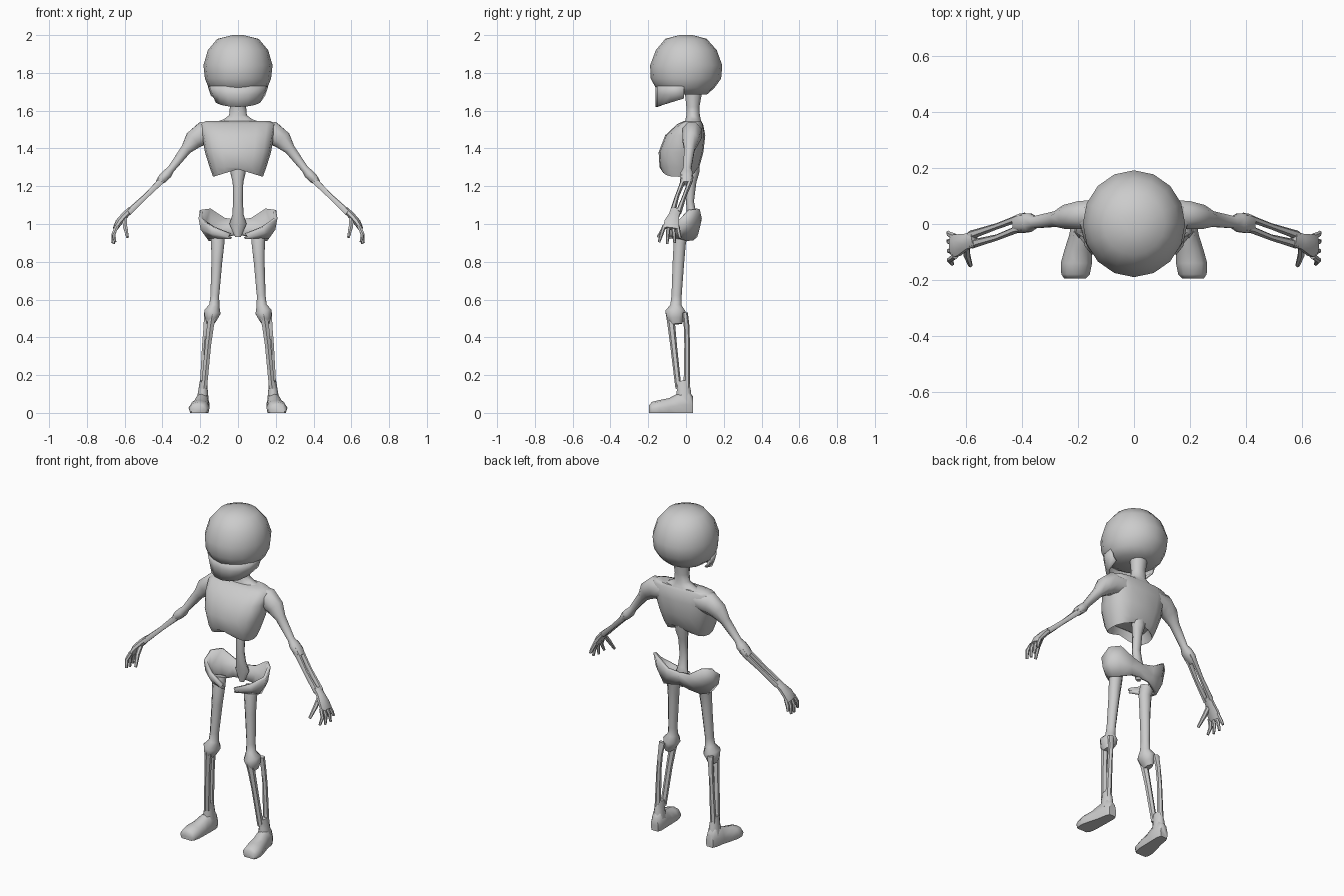
import bpy, math
from mathutils import Vector

bone = bpy.data.materials.new("bone_grey")
bone.diffuse_color = (0.6, 0.6, 0.6, 1)


def make(name, verts, faces, mirror=False, thick=0):
    me = bpy.data.meshes.new(name)
    me.from_pydata([tuple(v) for v in verts], [], faces)
    me.materials.append(bone)
    ob = bpy.data.objects.new(name, me)
    bpy.context.collection.objects.link(ob)
    if mirror:
        ob.modifiers.new("mirror", 'MIRROR')
    if thick:
        m = ob.modifiers.new("thickness", 'SOLIDIFY')
        m.thickness = thick
        m.offset = 0
    # consistent outward normals
    bpy.context.view_layer.objects.active = ob
    ob.select_set(True)
    bpy.ops.object.mode_set(mode='EDIT')
    bpy.ops.mesh.select_all(action='SELECT')
    bpy.ops.mesh.normals_make_consistent(inside=False)
    bpy.ops.object.mode_set(mode='OBJECT')
    bpy.ops.object.shade_smooth_by_angle(angle=math.radians(55))
    ob.select_set(False)
    return ob


def skin(name, rings, mirror=False):
    """Join equal rings of points and cap both ends."""
    n = len(rings[0])
    faces = [(r * n + i, r * n + (i + 1) % n, (r + 1) * n + (i + 1) % n, (r + 1) * n + i)
             for r in range(len(rings) - 1) for i in range(n)]
    faces += [tuple(range(n)), tuple(range((len(rings) - 1) * n, len(rings) * n))]
    return make(name, [p for r in rings for p in r], faces, mirror)


def tube(name, pts, n=6, ref=(0, 1, 0)):
    """Bone along pts of (x, y, z, side radius, radius along ref); mirrored."""
    c = [Vector(p[:3]) for p in pts]
    rings = []
    for i, p in enumerate(pts):
        t = (c[min(i + 1, len(c) - 1)] - c[max(i - 1, 0)]).normalized()
        b = Vector(ref)
        b = (b - b.dot(t) * t).normalized()
        a = t.cross(b)
        rings.append([c[i] + a * p[3] * math.cos(k) + b * p[4] * math.sin(k)
                      for k in [math.tau * (j + .5) / n for j in range(n)]])
    return skin(name, rings, True)


def level(z, rx, y0, y1, n=16, power=1.0):
    """Horizontal oval ring; a power below one makes it boxier."""
    def s(v):
        return math.copysign(abs(v) ** power, v)
    return [Vector((rx * s(math.cos(k)), (y0 + y1) / 2 + (y1 - y0) / 2 * s(math.sin(k)), z))
            for k in [math.tau * j / n for j in range(n)]]


# Skull
skin("skull", [level(*l) for l in [
    (2.0, .03, -.035, .035), (1.98, .11, -.11, .11), (1.92, .16, -.16, .163),
    (1.84, .183, -.19, .192), (1.77, .175, -.187, .186), (1.72, .155, -.16, .15),
    (1.685, .11, -.1, .11)]])

# Jaw: a U shaped shell whose lower edge rises towards the neck
verts = []
for i in range(9):
    k = math.pi * i / 8
    x, y = math.cos(k), -.01 - .145 * math.sin(k) ** .75
    zb = 1.62 + (y + .155) * .33
    verts += [(x * .155, y, 1.73), (x * .14, y, max(1.685, zb)), (x * .122, y, zb)]
make("jaw", verts, [(3 * i + r, 3 * i + r + 1, 3 * i + r + 4, 3 * i + r + 3)
                    for i in range(8) for r in range(2)], thick=.012)

# Neck flaring into the collar
skin("neck", [level(*l, 10) for l in [
    (1.71, .05, -.01, .09), (1.62, .043, .0, .073), (1.575, .047, .0, .075),
    (1.555, .075, -.005, .08), (1.52, .17, -.01, .09)]])

# Rib cage with an arched lower rim and a recessed underside
ribs = [level(*l, 16, .75) for l in [
    (1.545, .17, -.01, .08), (1.53, .2, -.045, .09), (1.47, .19, -.11, .102),
    (1.38, .175, -.145, .092), (1.30, .15, -.14, .07), (1.25, .132, -.125, .05)]]
for v in ribs[-1]:
    v.z += .04 * (1 - abs(v.x) / .132)
ribs.append([Vector((v.x * .8, -.035 + (v.y + .035) * .8, v.z + .05)) for v in ribs[-1]])
skin("rib_cage", ribs)

# Spine running down to the tailbone
skin("spine", [level(*l, 8) for l in [
    (1.36, .05, .01, .075), (1.27, .04, .005, .07), (1.22, .028, .0, .055),
    (1.12, .026, .0, .042), (1.05, .03, .005, .055), (1.0, .045, .015, .07),
    (.93, .015, .025, .05)]])

# Pelvis: half a bowl shaped band from tailbone to front, mirrored
band = [((0, .065, 1.02), (0, .045, .945)), ((.07, .075, 1.03), (.06, .052, .935)),
        ((.15, .065, 1.08), (.12, .03, .915)), ((.195, .02, 1.075), (.15, 0, .915)),
        ((.2, -.03, 1.03), (.155, -.03, .925)), ((.13, -.07, .985), (.12, -.06, .93)),
        ((.04, -.095, .95), (.035, -.085, .925))]
verts = []
for a, b in band:
    a, b = Vector(a), Vector(b)
    mid = (a + b) / 2 + Vector((.012 if a.x else 0, 0, -.005))
    verts += [a, mid, b]
make("pelvis", verts, [(3 * i + r, 3 * i + r + 1, 3 * i + r + 4, 3 * i + r + 3)
                       for i in range(6) for r in range(2)], True, .018)

# Arms
tube("upper_arm", [(.1, .04, 1.485, .055, .05), (.185, .032, 1.48, .066, .055),
                   (.235, .025, 1.445, .054, .047), (.275, .018, 1.395, .031, .03),
                   (.355, .006, 1.29, .021, .023), (.375, .005, 1.265, .028, .036),
                   (.40, .003, 1.24, .027, .038), (.425, 0, 1.215, .016, .03)], 8)
tube("outer_forearm_bone", [(.39, .025, 1.25, .02, .016), (.42, .018, 1.215, .018, .013),
                            (.49, -.008, 1.148, .014, .011), (.585, -.04, 1.06, .017, .016)])
tube("inner_forearm_bone", [(.39, -.015, 1.25, .02, .016), (.42, -.02, 1.215, .018, .013),
                            (.49, -.048, 1.145, .014, .011), (.58, -.072, 1.06, .017, .016)])

# Hands
tube("palm", [(.57, -.053, 1.075, .017, .03), (.60, -.063, 1.045, .02, .03),
              (.63, -.075, 1.01, .02, .042), (.65, -.08, .975, .014, .045)], 8)
for i, (ky, ty, tx, tz) in enumerate([(-.045, -.03, .665, .925), (-.068, -.06, .665, .9),
                                      (-.092, -.1, .657, .895), (-.115, -.143, .65, .905)]):
    tube("finger_%d" % (i + 1), [(.64, ky, .99, .012, .011),
                                 (.659, (ky + ty) / 2, .948, .011, .010),
                                 (tx, ty, tz, .007, .007)])
tube("thumb", [(.60, -.07, 1.04, .014, .014), (.598, -.11, .99, .013, .012),
               (.585, -.148, .93, .008, .008)])

# Legs
tube("thigh_bone", [(.11, -.02, .955, .04, .035), (.107, -.033, .9, .038, .035),
                    (.112, -.04, .8, .031, .033), (.123, -.05, .62, .025, .029),
                    (.125, -.053, .57, .029, .032), (.135, -.056, .535, .047, .058),
                    (.143, -.055, .5, .036, .048), (.147, -.052, .47, .02, .035)], 8)
tube("shin_bone", [(.135, -.085, .53, .024, .022), (.146, -.077, .46, .021, .02),
                   (.158, -.066, .36, .018, .018), (.18, -.04, .13, .018, .016)])
tube("calf_bone", [(.162, -.005, .53, .02, .015), (.17, .003, .46, .014, .015),
                   (.178, .006, .36, .014, .015), (.187, .004, .13, .018, .017)])

# Feet: ankle, then a flattened wedge to the toes
tube("ankle", [(.183, -.017, .17, .02, .033), (.185, -.012, .12, .027, .04),
               (.187, -.01, .06, .035, .046)], 8)


def foot_ring(y, x0, x1, top):
    w = x1 - x0
    return [Vector((x0 + w * u, y, .005 + (top - .005) * h)) for u, h in
            [(.08, 0), (.92, 0), (1, .35), (.82, .85), (.5, 1), (.18, .85), (0, .35)]]


feet = skin("foot", [foot_ring(*f) for f in [
    (.038, .16, .21, .085), (.015, .15, .222, .118), (-.04, .15, .232, .105),
    (-.09, .15, .248, .078), (-.14, .15, .262, .068), (-.18, .158, .26, .058),
    (-.195, .172, .25, .042)]], True)
for v in feet.data.vertices:
    if v.co.z < .01:
        v.co.z = 0
